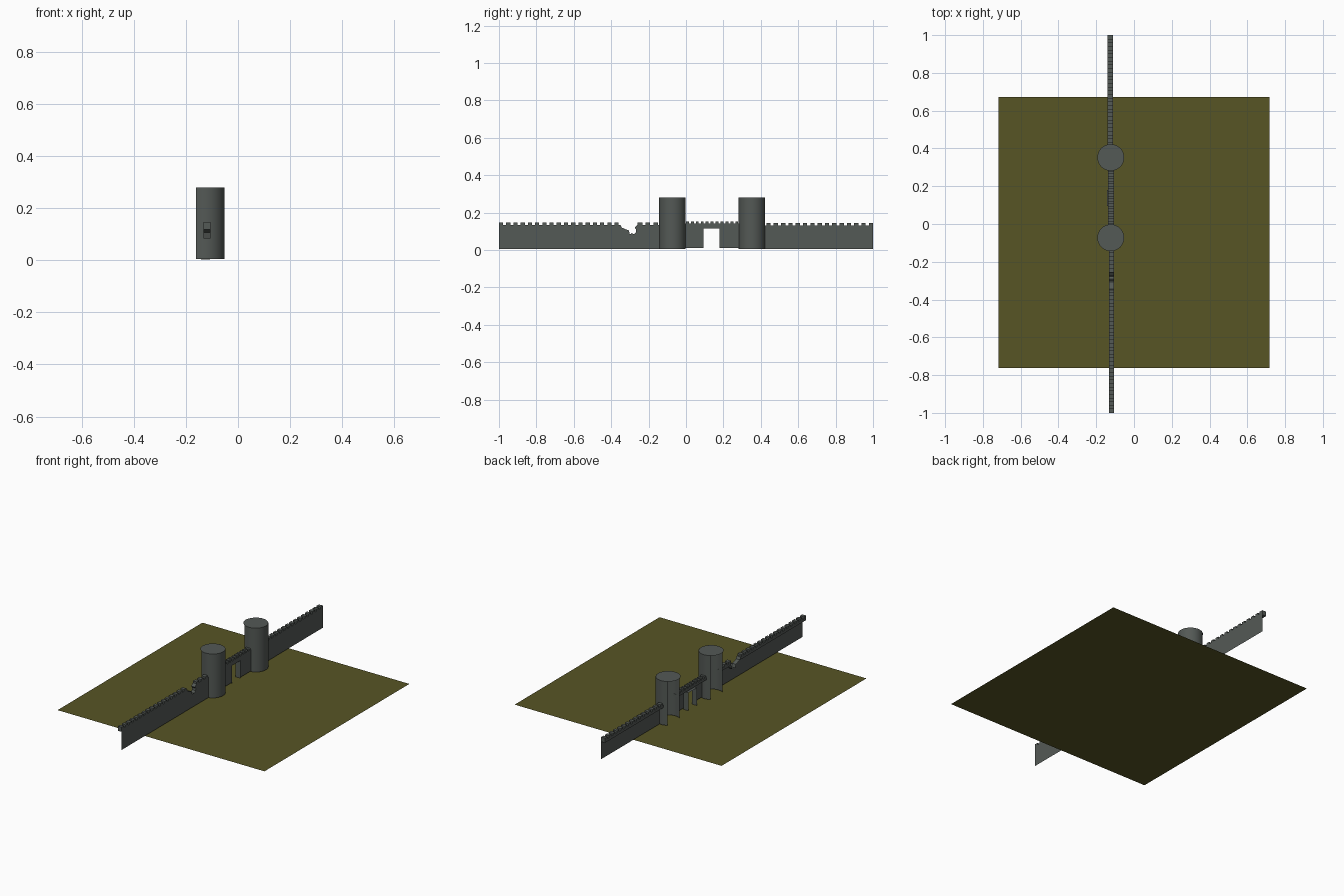
import bpy, bmesh, math

if "Cube" in bpy.data.objects:
    bpy.data.objects.remove(bpy.data.objects["Cube"])


def material(name, rgb):
    m = bpy.data.materials.new(name)
    m.diffuse_color = (*rgb, 1)
    m.use_nodes = True
    m.node_tree.nodes["Principled BSDF"].inputs["Base Color"].default_value = m.diffuse_color
    return m


STONE = material("grey stone", (0.088, 0.1, 0.092))
GRASS = material("olive grass", (0.095, 0.09, 0.018))


def finish(bm, name, mat):
    me = bpy.data.meshes.new(name)
    bm.to_mesh(me)
    bm.free()
    me.materials.append(mat)
    ob = bpy.data.objects.new(name, me)
    bpy.context.collection.objects.link(ob)
    return ob


def face(bm, pts):
    return bm.faces.new([bm.verts.new(p) for p in pts])


def box(bm, x0, x1, y0, y1, z0, z1):
    vs = bmesh.ops.create_cube(bm, size=1)["verts"]
    for v in vs:
        v.co = ((x0 + x1) / 2 + v.co.x * (x1 - x0),
                (y0 + y1) / 2 + v.co.y * (y1 - y0),
                (z0 + z1) / 2 + v.co.z * (z1 - z0))


def sheet(bm, x, outline):
    """Flat wall face looking towards +x, outline in (y, z)."""
    f = face(bm, [(x, y, z) for y, z in outline])
    f.normal_update()
    if f.normal.x < 0:
        f.normal_flip()
    bmesh.ops.triangulate(bm, faces=[f])


def ledge(bm, xb, xf, path):
    """Strip running back from the wall face along a (y, z) path."""
    for (y0, z0), (y1, z1) in zip(path, path[1:]):
        face(bm, [(xf, y0, z0), (xf, y1, z1), (xb, y1, z1), (xb, y0, z0)])


def merlons(bm, xb, xf, y0, y1, n, z0, z1):
    """Row of n teeth, the first and last flush with the ends."""
    step = (y1 - y0) / (n - 0.42)
    for i in range(n):
        a = y0 + i * step
        box(bm, xb, xf, a, a + step * 0.58, z0, z1)


# ground sheet
bm = bmesh.new()
face(bm, [(-0.717, -0.762, 0), (0.717, -0.762, 0),
          (0.717, 0.672, 0), (-0.717, 0.672, 0)])
finish(bm, "ground", GRASS)

# round towers, open at the back, with full flat caps
CX, R, TOP, BASE, N = -0.123, 0.071, 0.28, 0.005, 32
for name, cy in (("left_tower", -0.073), ("right_tower", 0.352)):
    bm = bmesh.new()
    half = math.radians(122)
    rings = []
    for i in range(25):
        a = -half + 2 * half * i / 24
        x, y = CX + R * math.cos(a), cy + R * math.sin(a)
        rings.append((bm.verts.new((x, y, BASE)), bm.verts.new((x, y, TOP))))
    for a, b in zip(rings, rings[1:]):
        bm.faces.new((a[0], b[0], b[1], a[1])).smooth = True
    face(bm, [(CX + R * math.cos(2 * math.pi * i / N),
               cy + R * math.sin(2 * math.pi * i / N), TOP) for i in range(N)])
    finish(bm, name, STONE)

# left wall with a jagged breach
XB, XF = -0.132, -0.106
breach = [(-0.35, 0.135), (-0.343, 0.12), (-0.322, 0.111), (-0.306, 0.106),
          (-0.3, 0.084), (-0.29, 0.091), (-0.279, 0.085), (-0.268, 0.096),
          (-0.266, 0.11), (-0.275, 0.121), (-0.258, 0.135)]
bm = bmesh.new()
sheet(bm, XF, [(-1, 0.005)] + [(-1, 0.135)] + breach
      + [(-0.143, 0.135), (-0.143, 0.005)])
ledge(bm, XB, XF, breach)
box(bm, XB, XF, -1, -0.35, 0.118, 0.135)
box(bm, XB, XF, -0.258, -0.143, 0.118, 0.135)
merlons(bm, XB, XF, -1, -0.36, 17, 0.135, 0.147)
merlons(bm, XB, XF, -0.258, -0.15, 3, 0.135, 0.147)
finish(bm, "left_wall", STONE)

# right wall
XB, XF = -0.139, -0.112
bm = bmesh.new()
sheet(bm, XF, [(0.422, 0.005), (0.422, 0.132), (1, 0.132), (1, 0.005)])
box(bm, XB, XF, 0.422, 1, 0.115, 0.132)
merlons(bm, XB, XF, 0.43, 1, 15, 0.132, 0.144)
finish(bm, "right_wall", STONE)

# gate wall with doorway, reveals and parapet
XB, XF = -0.142, -0.107
G0, G1, GT = 0.094, 0.179, 0.115
bm = bmesh.new()
sheet(bm, XF, [(-0.004, 0.01), (G0, 0.01), (G0, GT), (G1, GT), (G1, 0.01),
               (0.283, 0.01), (0.283, 0.142), (-0.004, 0.142)])
ledge(bm, XB, XF, [(G0, 0.003), (G0, GT), (G1, GT), (G1, 0.003)])
box(bm, -0.138, XF, -0.004, 0.283, 0.126, 0.142)
merlons(bm, -0.138, XF, 0, 0.279, 11, 0.142, 0.152)
finish(bm, "gate_wall", STONE)
